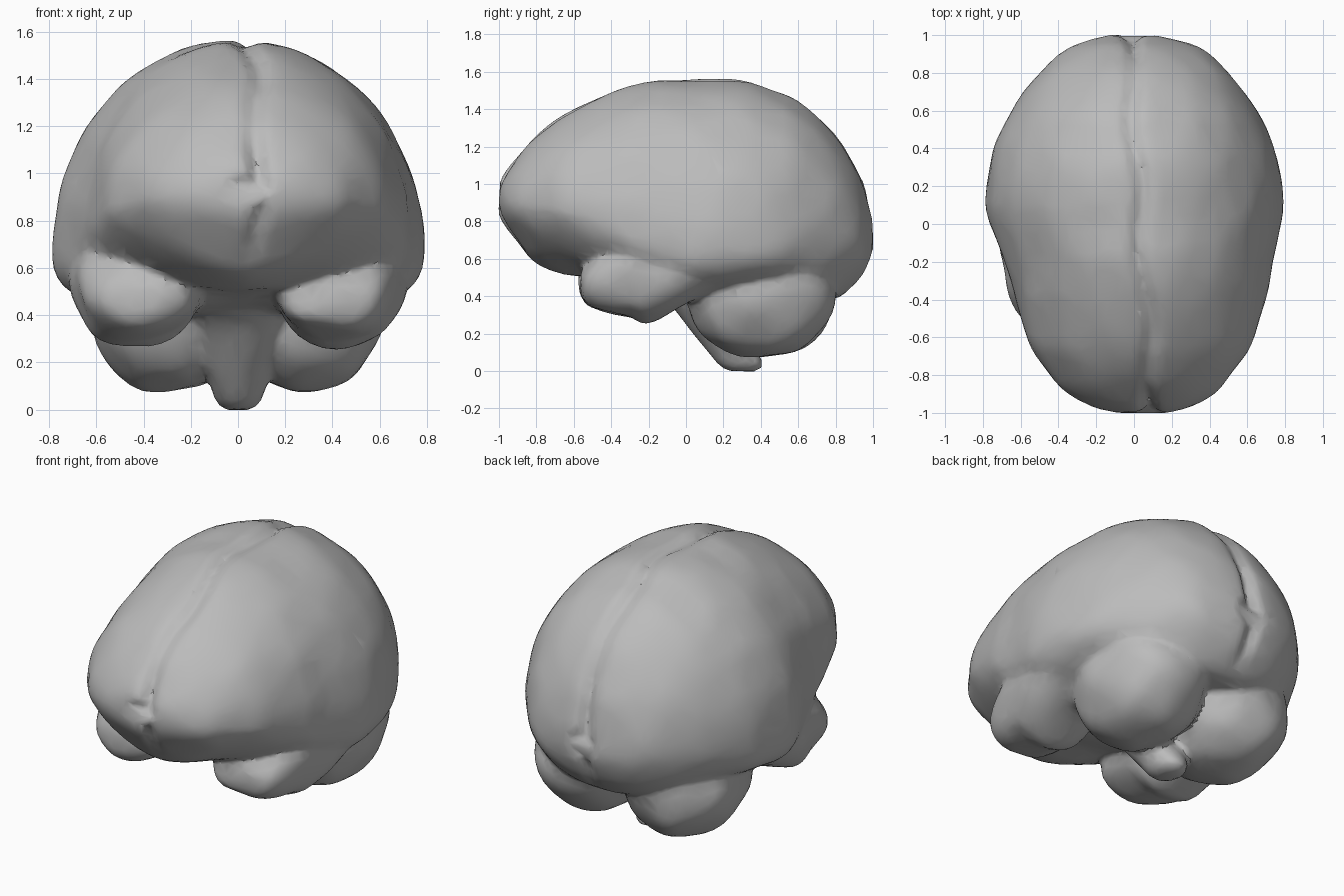
import bpy, bmesh, math
from mathutils import Vector, noise

if "Cube" in bpy.data.objects:
    bpy.data.objects.remove(bpy.data.objects["Cube"])

grey = bpy.data.materials.new("tissue_grey")
grey.diffuse_color = (0.5, 0.5, 0.5, 1)
grey.use_nodes = True
grey.node_tree.nodes["Principled BSDF"].inputs["Base Color"].default_value = grey.diffuse_color
bm = bmesh.new()                        # every part is fused into one hull


def lumpy(p, amount):
    """Push a point about slightly for an organic surface."""
    return p + noise.noise_vector(p * 5) * amount


def blend(rows, steps=4):
    """Smoothly interpolate a list of section rows."""
    out = []
    for i in range(len(rows) - 1):
        a, b, c, d = (rows[min(max(i + k, 0), len(rows) - 1)] for k in (-1, 0, 1, 2))
        for t in (k / steps for k in range(steps)):
            out.append([0.5 * (2 * q + (r - p) * t + (2 * p - 5 * q + 4 * r - s) * t * t
                               + (3 * q - p - 3 * r + s) * t ** 3)
                        for p, q, r, s in zip(a, b, c, d)])
    return out + [list(rows[-1])]


def loft(rings, bump=0.01):
    loops = [[bm.verts.new(lumpy(Vector(p), bump)) for p in r] for r in rings]
    n = len(loops[0])
    for a, b in zip(loops, loops[1:]):
        for i in range(n):
            j = (i + 1) % n
            bm.faces.new((a[i], a[j], b[j], b[i]))
    bm.faces.new(loops[0])
    bm.faces.new(loops[-1])


def power(v, p):
    return math.copysign(abs(v) ** (2 / p), v)


# Cerebrum: y, half width, top, height of widest point, bottom, lower roundness
sections = [
    (-1.00, 0.13, 1.00, 0.92, 0.84, 2.0), (-0.97, 0.25, 1.06, 0.91, 0.78, 1.8),
    (-0.90, 0.38, 1.15, 0.89, 0.69, 1.6), (-0.80, 0.48, 1.26, 0.88, 0.57, 1.5),
    (-0.64, 0.585, 1.38, 0.85, 0.51, 1.6), (-0.40, 0.66, 1.495, 0.80, 0.49, 2.2),
    (-0.20, 0.71, 1.55, 0.75, 0.43, 2.8), (0.00, 0.77, 1.56, 0.70, 0.39, 3.0),
    (0.13, 0.785, 1.565, 0.69, 0.39, 3.0), (0.32, 0.76, 1.55, 0.70, 0.41, 3.0),
    (0.45, 0.725, 1.51, 0.71, 0.42, 2.8), (0.60, 0.65, 1.445, 0.73, 0.40, 2.5),
    (0.79, 0.51, 1.28, 0.74, 0.38, 2.2), (0.92, 0.365, 1.06, 0.73, 0.48, 2.0),
    (0.97, 0.25, 0.93, 0.72, 0.56, 2.0), (1.00, 0.12, 0.81, 0.71, 0.64, 2.0)]
rings = []
for y, w, top, mid, low, p in blend(sections):
    ring = []
    centre = 0.035 * min(max((0.1 - y) / 0.4, 0), 1)
    fissure = 0.035 - 0.06 * y + 0.02 * math.sin(9 * y)
    for d in range(0, 360, 3):
        c, s = math.cos(math.radians(d)), math.sin(math.radians(d))
        x = centre + w * (c if s >= 0 else power(c, p))
        z = mid + ((top - mid) * s if s >= 0 else (mid - low) * power(s, p))
        dip = math.exp(-((x - fissure) / 0.035) ** 2)
        if s > 0:                       # long fissure between the hemispheres
            z -= 0.04 * dip
        # the ends dip inward on the midline
        ring.append((x, y - 0.05 * dip * max(abs(y) - 0.85, 0) / 0.15 * math.copysign(1, y), z))
    rings.append(ring)
loft(rings)

# Temporal lobes: y, centre x, centre z, radius x, radius z
temporal = [(-0.57, 0.39, 0.47, 0.08, 0.05), (-0.53, 0.39, 0.47, 0.18, 0.11),
            (-0.42, 0.41, 0.50, 0.235, 0.18), (-0.30, 0.42, 0.52, 0.26, 0.23),
            (-0.20, 0.43, 0.53, 0.265, 0.27), (0.00, 0.46, 0.60, 0.27, 0.25),
            (0.18, 0.48, 0.65, 0.26, 0.22), (0.30, 0.48, 0.68, 0.20, 0.18)]
turns = [math.tau * i / 36 for i in range(36)]
for side in (-1, 1):
    loft([[(side * (cx + rx * power(math.cos(t), 2.2)), y, cz + rz * power(math.sin(t), 2.2))
           for t in turns] for y, cx, cz, rx, rz in blend(temporal)], 0.02)
    # Cerebellum half
    ball = bmesh.ops.create_icosphere(bm, subdivisions=4, radius=1)
    for v in ball["verts"]:
        q = Vector((side * 0.29 + v.co.x * 0.33, 0.40 + v.co.y * 0.40, 0.40 + v.co.z * 0.33))
        v.co = lumpy(q, 0.02)

# Brainstem: z, centre y, radius x, radius y
stem = [(0.56, -0.14, 0.24, 0.24), (0.40, 0.03, 0.19, 0.17), (0.25, 0.15, 0.16, 0.15),
        (0.10, 0.25, 0.12, 0.14), (0.03, 0.29, 0.09, 0.12), (0.0, 0.29, 0.05, 0.07)]
loft([[(rx * math.cos(t), cy + ry * math.sin(t), z) for t in turns]
      for z, cy, rx, ry in blend(stem)])

# Fuse, soften and reduce to irregular facets
bmesh.ops.recalc_face_normals(bm, faces=bm.faces)
mesh = bpy.data.meshes.new("brain")
bm.to_mesh(mesh)
bm.free()
brain = bpy.data.objects.new("brain", mesh)
bpy.context.collection.objects.link(brain)
mesh.materials.append(grey)
fuse = brain.modifiers.new("fuse", 'REMESH')
fuse.mode = 'VOXEL'
fuse.voxel_size = 0.02
soft = brain.modifiers.new("soften", 'SMOOTH')
soft.iterations = 2
brain.modifiers.new("facets", 'DECIMATE').ratio = 0.12
brain.select_set(True)
bpy.context.view_layer.objects.active = brain
bpy.ops.object.convert(target='MESH')
if not brain.data.materials:
    brain.data.materials.append(grey)
bpy.ops.object.shade_smooth_by_angle(angle=math.radians(35))
